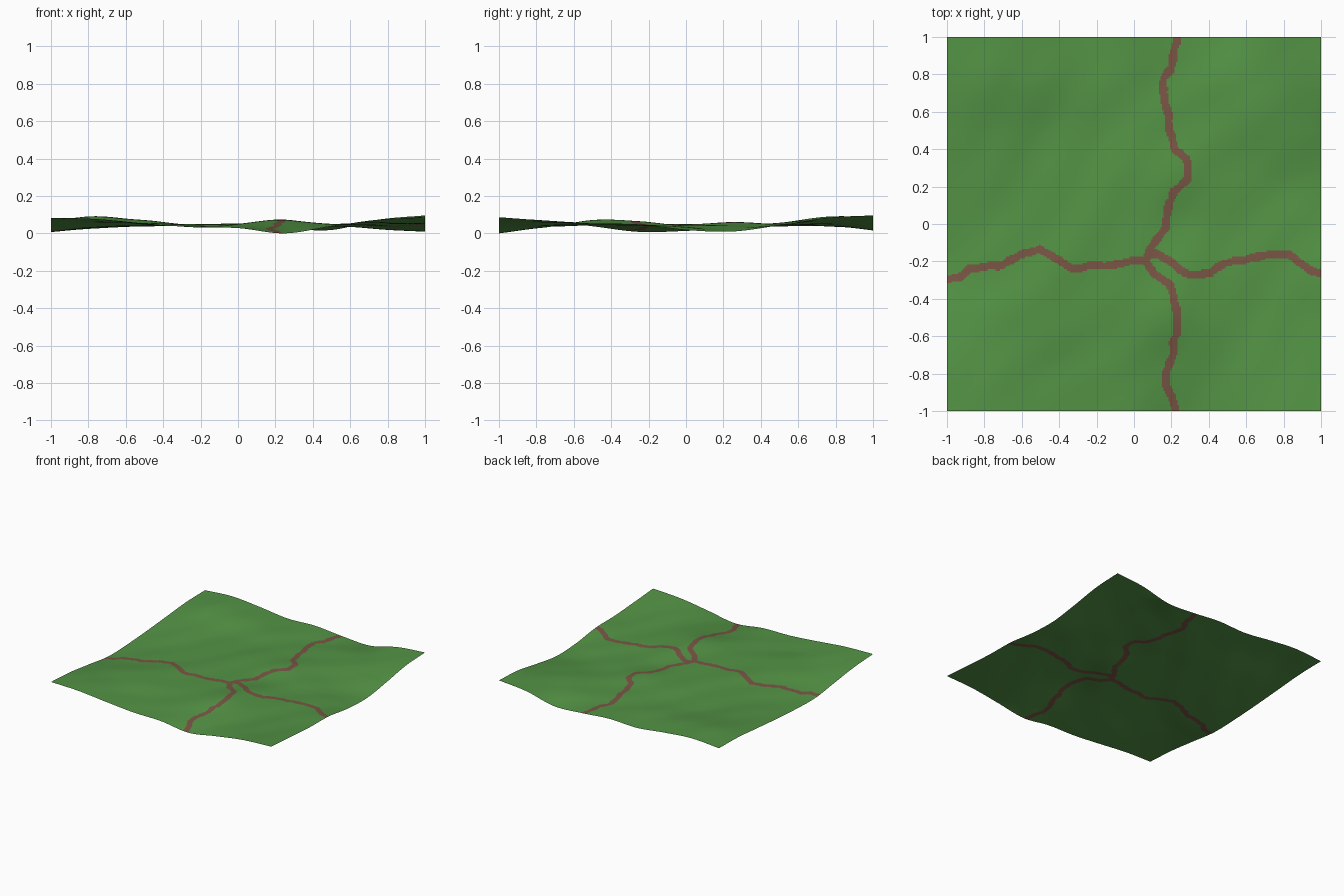
import bpy, bmesh, math
from mathutils import Vector

if "Cube" in bpy.data.objects:
    bpy.data.objects.remove(bpy.data.objects["Cube"])

N = 240          # cells along each side
HALF_WIDTH = 0.021

# Coarse height grid in hundredths: rows go from front to back, columns left to right
HEIGHTS = [
    [8.5, 7.8, 5.5, 3.5, 3.0, 0.2, 4.0, 7.5, 8.8],
    [7.0, 7.0, 5.0, 4.0, 4.0, 3.5, 4.5, 6.0, 7.0],
    [4.0, 5.5, 6.0, 4.5, 5.5, 7.3, 5.0, 5.0, 5.5],
    [1.0, 3.5, 5.0, 5.0, 5.0, 6.5, 5.0, 4.5, 5.0],
    [1.5, 3.0, 4.0, 5.0, 5.0, 4.5, 4.0, 3.5, 2.0],
    [3.0, 4.0, 4.0, 4.5, 5.5, 6.0, 4.5, 2.5, 1.2],
    [5.0, 6.0, 4.5, 4.0, 4.5, 5.0, 5.0, 5.0, 4.5],
    [7.0, 9.0, 7.0, 5.0, 4.5, 4.0, 5.0, 6.5, 8.5],
    [7.5, 9.0, 7.0, 4.3, 5.0, 3.0, 2.0, 7.5, 9.8],
]

# Centre lines of the four dirt tracks, meeting at a crossroads
WEST = [(-1.02, -.30), (-.94, -.29), (-.87, -.235), (-.7, -.22), (-.62, -.17), (-.51, -.135),
        (-.43, -.18), (-.33, -.24), (-.2, -.22), (-.13, -.225), (-.05, -.205), (.07, -.19)]
EAST = [(.07, -.17), (.12, -.155), (.2, -.2), (.27, -.26), (.33, -.275), (.41, -.26), (.48, -.21),
        (.6, -.19), (.7, -.165), (.83, -.16), (.88, -.2), (.95, -.25), (1.02, -.275)]
NORTH = [(.07, -.17), (.1, -.11), (.17, -.02), (.18, .08), (.21, .17), (.29, .24), (.285, .35),
         (.22, .4), (.19, .5), (.18, .6), (.155, .7), (.16, .78), (.2, .83), (.21, .9), (.235, 1.02)]
SOUTH = [(.06, -.19), (.11, -.27), (.19, -.32), (.225, -.44), (.23, -.58), (.21, -.63),
         (.21, -.7), (.175, -.78), (.165, -.86), (.205, -.92), (.225, -1.02)]


def spline(values, t):
    """Smooth curve through evenly spaced values, t in 0..1."""
    last = len(values) - 1
    f = t * last
    i = min(int(f), last - 1)
    f -= i
    b, c = values[i], values[i + 1]
    a = values[i - 1] if i > 0 else 2 * b - c
    d = values[i + 2] if i + 2 <= last else 2 * c - b
    return b + 0.5 * f * (c - a + f * (2 * a - 5 * b + 4 * c - d + f * (3 * (b - c) + d - a)))


def material(name, color):
    mat = bpy.data.materials.new(name)
    mat.diffuse_color = (*color, 1)
    mat.use_nodes = True
    mat.node_tree.nodes["Principled BSDF"].inputs["Base Color"].default_value = mat.diffuse_color
    return mat


def track_cells():
    """Grid cells whose centre lies within a track."""
    cells = set()
    step = 2 / N
    for path in (WEST, EAST, NORTH, SOUTH):
        for p, q in zip(path, path[1:]):
            p, q = Vector(p), Vector(q)
            d = q - p
            lo = [int((min(p[k], q[k]) - 0.04 + 1) / step) for k in (0, 1)]
            hi = [int((max(p[k], q[k]) + 0.04 + 1) / step) for k in (0, 1)]
            for i in range(max(lo[0], 0), min(hi[0], N - 1) + 1):
                for j in range(max(lo[1], 0), min(hi[1], N - 1) + 1):
                    c = Vector(((i + 0.5) * step - 1, (j + 0.5) * step - 1))
                    t = max(0, min(1, (c - p).dot(d) / d.length_squared))
                    ragged = 0.003 * math.sin(47 * c.x + 61 * c.y)
                    if (c - p - d * t).length < HALF_WIDTH + ragged:
                        cells.add((i, j))
    return cells


# Rolling ground: spline surface with faint diagonal ripples
columns = [[spline(row, i / N) for row in HEIGHTS] for i in range(N + 1)]
points = []
for i in range(N + 1):
    for j in range(N + 1):
        x, y = 2 * i / N - 1, 2 * j / N - 1
        fade = min(1, 4 * (1 - max(abs(x), abs(y))))
        ripple = 0.002 * fade * math.sin(16 * (x - 0.85 * y) + 1.5 * math.sin(3 * (x + y)))
        points.append([x, y, 0.01 * spline(columns[i], j / N) + ripple])
floor = min(p[2] for p in points)

bm = bmesh.new()
verts = [bm.verts.new((x, y, z - floor)) for x, y, z in points]
tracks = track_cells()
for i in range(N):
    for j in range(N):
        a = i * (N + 1) + j
        face = bm.faces.new((verts[a], verts[a + N + 1], verts[a + N + 2], verts[a + 1]))
        face.smooth = True
        face.material_index = int((i, j) in tracks)

mesh = bpy.data.meshes.new("ground")
bm.to_mesh(mesh)
bm.free()
mesh.materials.append(material("grass_green", (.088, .295, .060)))
mesh.materials.append(material("dirt_brown", (.195, .092, .060)))
ground = bpy.data.objects.new("ground", mesh)
bpy.context.collection.objects.link(ground)
